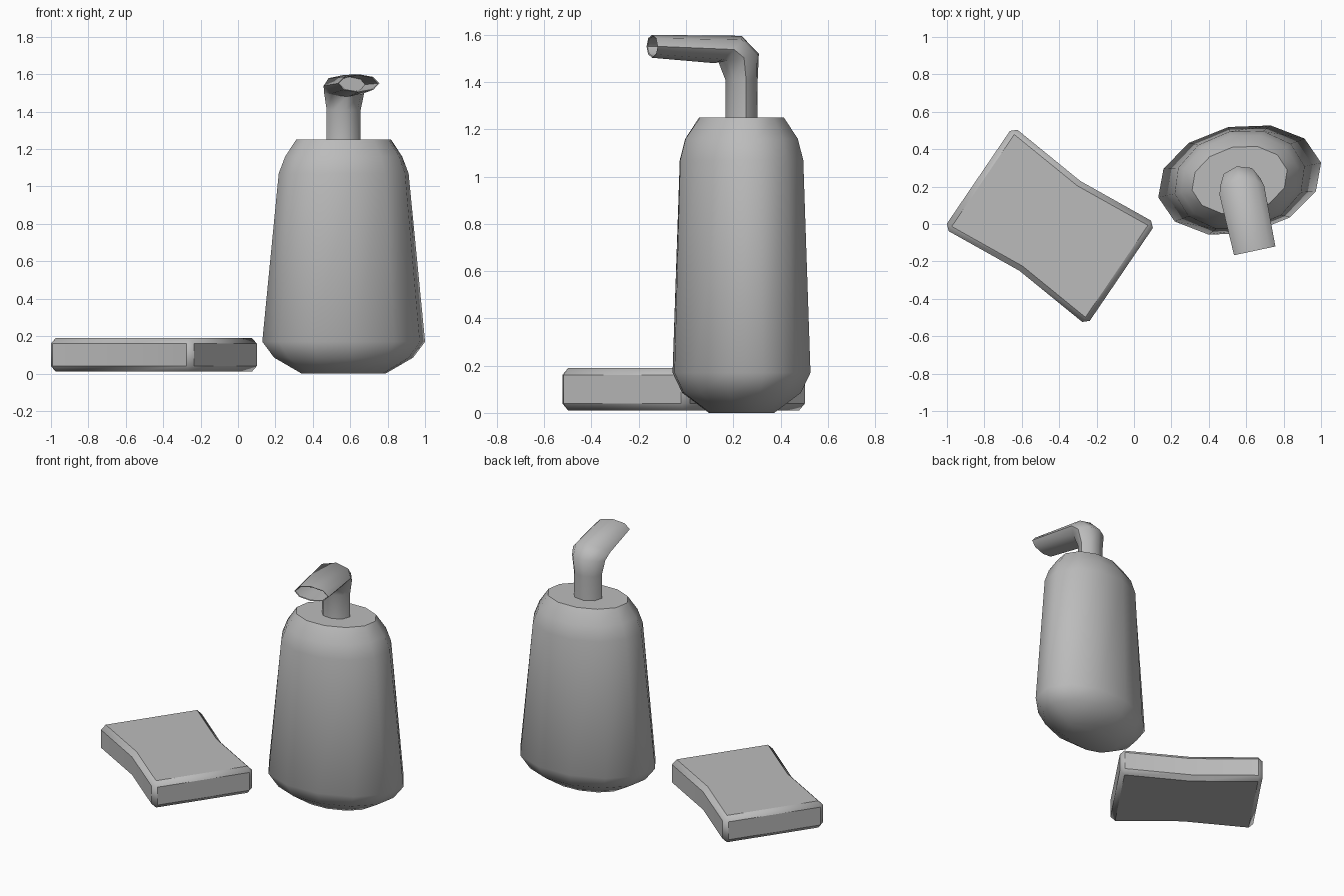
import bpy
import bmesh
from math import cos, sin, pi, radians
from mathutils import Vector

cube = bpy.data.objects.get("Cube")
if cube:
    bpy.data.objects.remove(cube, do_unlink=True)

grey = bpy.data.materials.new("plain grey")
grey.use_nodes = True
colour = (0.5, 0.5, 0.5, 1)
grey.diffuse_color = colour
grey.node_tree.nodes["Principled BSDF"].inputs["Base Color"].default_value = colour


def make_object(name, bm, location, turn, smooth_angle):
    bmesh.ops.recalc_face_normals(bm, faces=bm.faces)
    mesh = bpy.data.meshes.new(name)
    bm.to_mesh(mesh)
    bm.free()
    mesh.materials.append(grey)
    obj = bpy.data.objects.new(name, mesh)
    bpy.context.collection.objects.link(obj)
    obj.location = location
    obj.rotation_euler.z = radians(turn)
    bpy.ops.object.select_all(action='DESELECT')
    obj.select_set(True)
    bpy.context.view_layer.objects.active = obj
    bpy.ops.object.shade_smooth_by_angle(angle=radians(smooth_angle))
    return obj


def loft(rings, sides):
    """Skin elliptical rings given as (centre, half width in x, second half axis)."""
    bm = bmesh.new()
    loops = []
    for centre, width, axis in rings:
        loop = []
        for i in range(sides):
            a = 2 * pi * i / sides
            point = Vector(centre) + Vector((width * cos(a), 0, 0)) + Vector(axis) * sin(a)
            loop.append(bm.verts.new(point))
        loops.append(loop)
    for low, high in zip(loops, loops[1:]):
        for i in range(sides):
            j = (i + 1) % sides
            bm.faces.new((low[i], low[j], high[j], high[i]))
    bm.faces.new(loops[0][::-1])
    bm.faces.new(loops[-1])
    return bm


# Bottle body: height, half width, half depth
profile = [(0, 0.23, 0.135), (0.085, 0.38, 0.25), (0.17, 0.445, 0.29),
           (1.07, 0.355, 0.265), (1.16, 0.32, 0.242), (1.25, 0.26, 0.18)]
body = [((0, 0, z), w, (0, d, 0)) for z, w, d in profile]
make_object("bottle_body", loft(body, 12), (0.565, 0.235, 0), 12, 42)


# Pump: neck, elbow and hollow spout, each ring set by its front and back (y, z)
def pump_ring(front, back, width):
    f, b = Vector((0, *front)), Vector((0, *back))
    return (f + b) / 2, width, (b - f) / 2


pump = [
    pump_ring((-0.07, 1.24), (0.07, 1.24), 0.093),
    pump_ring((-0.07, 1.41), (0.07, 1.41), 0.093),
    pump_ring((-0.10, 1.485), (0.075, 1.52), 0.11),
    pump_ring((-0.115, 1.48), (0.0, 1.596), 0.122),
    pump_ring((-0.387, 1.503), (-0.387, 1.6), 0.113),
    pump_ring((-0.384, 1.508), (-0.384, 1.595), 0.107),
    pump_ring((-0.17, 1.505), (-0.17, 1.585), 0.08),
]
make_object("pump_spout", loft(pump, 8), (0.565, 0.235, 0), 12, 46)

# Soap bar: waisted outline, extruded and chamfered
bm = bmesh.new()
length, width, waist, thick = 0.462, 0.33, 0.29, 0.18
outline = [(-length, -width), (0, -waist), (length, -width),
           (length, width), (0, waist), (-length, width)]
base = [bm.verts.new((x, y, 0)) for x, y in outline]
top = [bm.verts.new((x, y, thick)) for x, y in outline]
for verts in (base, top):
    bm.faces.new((verts[0], verts[1], verts[4], verts[5]))
    bm.faces.new((verts[1], verts[2], verts[3], verts[4]))
for i in range(6):
    j = (i + 1) % 6
    bm.faces.new((base[i], base[j], top[j], top[i]))
soap = make_object("soap_bar", bm, (-0.45, -0.01, 0.01), -34.2, 60)
bevel = soap.modifiers.new("soft_edges", 'BEVEL')
bevel.width = 0.03
bevel.segments = 1
bevel.limit_method = 'ANGLE'
bevel.angle_limit = radians(40)
